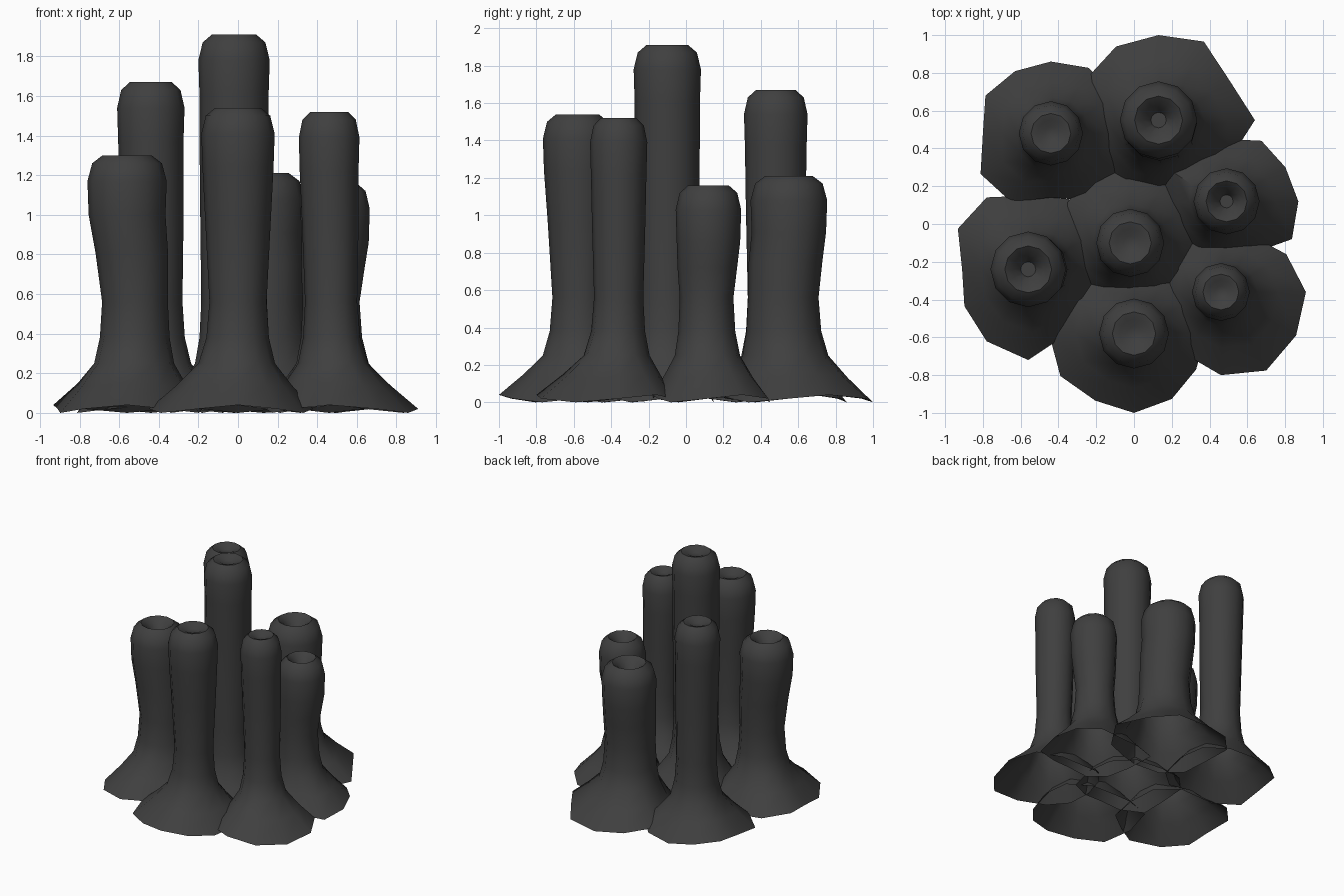
import bpy
import bmesh
import math

default_cube = bpy.data.objects.get("Cube")
if default_cube:
    bpy.data.objects.remove(default_cube, do_unlink=True)

SIDES = 12

charcoal = bpy.data.materials.new("charcoal_grey")
charcoal.use_nodes = True
charcoal.diffuse_color = (0.05, 0.05, 0.05, 1)
charcoal.node_tree.nodes["Principled BSDF"].inputs["Base Color"].default_value = (0.05, 0.05, 0.05, 1)


def add_tube(name, centre, radius, height, waist, shift, pit, skirt):
    """One hollow column: flared uneven skirt, narrow waist, rounded head, sunken top.

    skirt holds the reach of the foot in hundredths, every thirty degrees."""
    bm = bmesh.new()
    rings = []

    def add_ring(z, size, lean=0.0, flare=0.0, ripple=0.0):
        ring = []
        for i in range(SIDES):
            angle = math.tau * i / SIDES
            foot = skirt[i] / 100
            # The foot spreads from the head centre, the waist from its own centre
            x = centre[0] + shift[0] * lean * (1 - flare)
            y = centre[1] + shift[1] * lean * (1 - flare)
            reach = size + (foot - size) * flare
            ring.append(bm.verts.new((x + reach * math.cos(angle),
                                      y + reach * math.sin(angle),
                                      z + ripple * math.sin(3 * angle))))
        rings.append(ring)

    narrow = radius * waist

    # Skirt
    for z, flare, ripple in ((0.02, 1, 0.02), (0.14, 0.54, 0.01),
                             (0.25, 0.18, 0), (0.38, 0.05, 0)):
        add_ring(z, narrow, 1, flare, ripple)

    # Stem, swelling towards the head
    add_ring(0.56, narrow, 1)
    add_ring(height * 0.62, (narrow + radius) / 2, 0.6)

    # Rounded head and rim
    for drop, scale in ((0.3, 0.97), (0.13, 1), (0.04, 0.88), (0, 0.62)):
        add_ring(height - drop, radius * scale)

    # Sunken opening
    add_ring(height - pit * 0.3, radius * 0.42)
    add_ring(height - pit, radius * 0.2)

    for low, high in zip(rings, rings[1:]):
        for i in range(SIDES):
            j = (i + 1) % SIDES
            bm.faces.new((low[i], low[j], high[j], high[i]))
    bm.faces.new(rings[-1])

    mesh = bpy.data.meshes.new(name)
    bm.to_mesh(mesh)
    bm.free()
    mesh.materials.append(charcoal)
    tube = bpy.data.objects.new(name, mesh)
    bpy.context.collection.objects.link(tube)
    return tube


tubes = [
    add_tube("back_right_tube", (-0.44, 0.48), 0.17, 1.67, 0.88, (0.01, 0), 0.03,
             (40, 40, 40, 38, 38, 40, 36, 43, 42, 34, 41, 42)),
    add_tube("back_tube", (0.13, 0.55), 0.205, 1.21, 0.92, (0.01, -0.03), 0.1,
             (51, 43, 48, 45, 45, 44, 35, 36, 39, 38, 36, 43)),
    add_tube("left_tube", (0.49, 0.12), 0.175, 1.16, 0.82, (-0.02, -0.01), 0.1,
             (38, 36, 37, 33, 34, 43, 34, 32, 34, 30, 31, 40)),
    add_tube("centre_tube", (-0.02, -0.1), 0.18, 1.91, 0.92, (0, 0), 0.03,
             (37, 37, 41, 40, 41, 40, 34, 37, 34, 31, 33, 39)),
    add_tube("right_tube", (-0.56, -0.24), 0.2, 1.3, 0.83, (0.04, 0), 0.1,
             (38, 40, 43, 39, 44, 43, 35, 39, 44, 48, 40, 42)),
    add_tube("front_tube", (0, -0.58), 0.185, 1.54, 0.78, (0, 0.01), 0.03,
             (38, 39, 38, 36, 38, 46, 45, 45, 41, 42, 40, 38)),
    add_tube("front_left_tube", (0.46, -0.36), 0.153, 1.52, 0.86, (0.01, 0), 0.03,
             (45, 40, 34, 32, 34, 33, 32, 33, 38, 44, 48, 46)),
]

# Soft shading with crisp rims
bpy.ops.object.select_all(action="DESELECT")
for tube in tubes:
    tube.select_set(True)
bpy.context.view_layer.objects.active = tubes[0]
bpy.ops.object.shade_smooth_by_angle(angle=math.radians(50))
